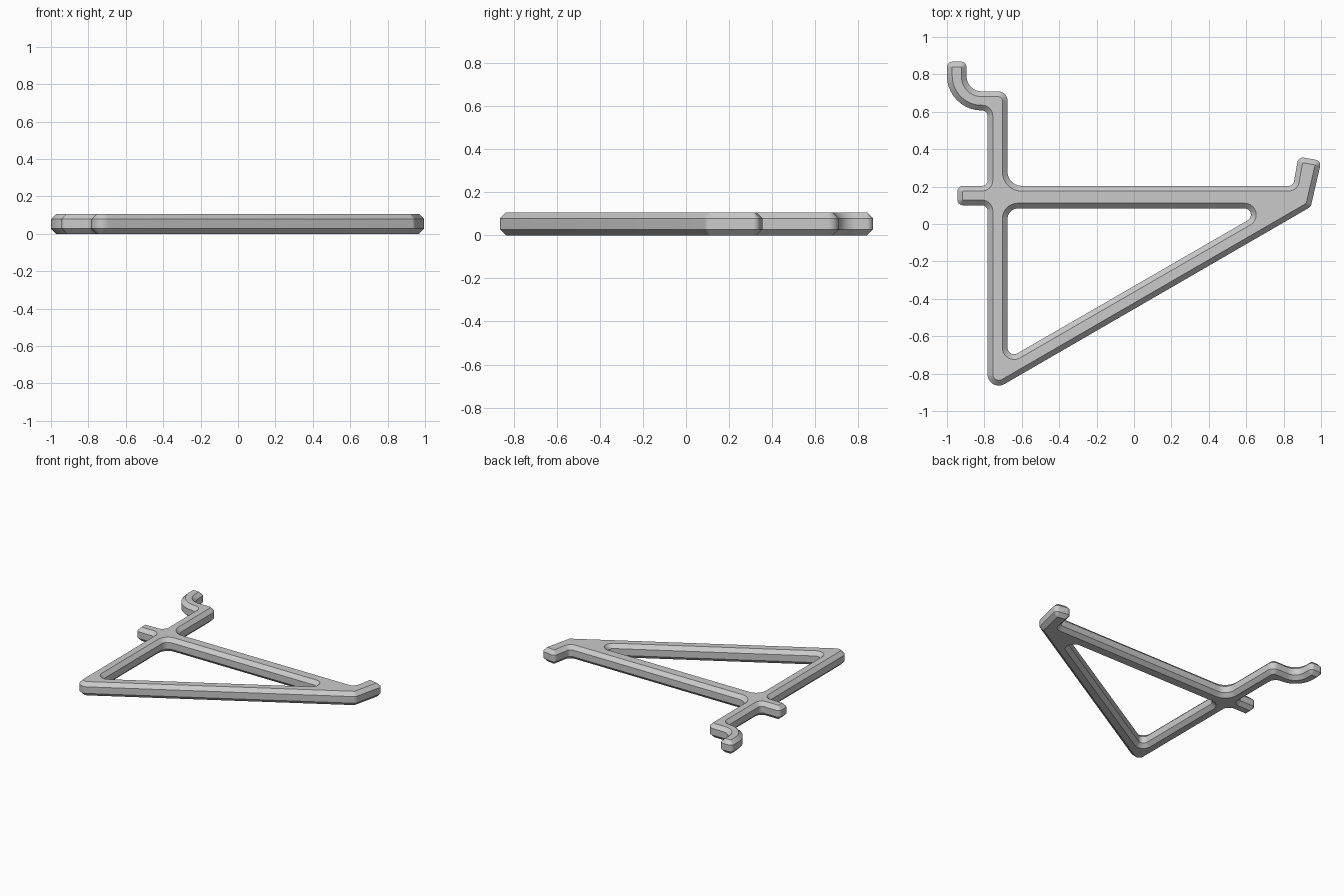
import bpy, bmesh
from math import sin, tan, pi
from mathutils import Vector

cube = bpy.data.objects.get("Cube")
if cube:
    bpy.data.objects.remove(cube, do_unlink=True)

THICK = 0.107
CHAMFER = 0.028


def fillet(corners, steps=10):
    """Round each (x, y, radius) corner of a closed outline with an arc."""
    out = []
    n = len(corners)
    for i, (x, y, r) in enumerate(corners):
        p = Vector((x, y))
        a = (Vector(corners[i - 1][:2]) - p).normalized()
        b = (Vector(corners[(i + 1) % n][:2]) - p).normalized()
        half = a.angle(b) / 2
        centre = p + (a + b).normalized() * r / sin(half)
        u = p + a * r / tan(half) - centre
        v = p + b * r / tan(half) - centre
        sweep = pi - 2 * half
        for k in range(steps + 1):
            t = sweep * k / steps
            out.append(centre + (u * sin(sweep - t) + v * sin(t)) / sin(sweep))
    return out


def inset(points, d):
    """Shift a closed outline to its left by d with mitred joints."""
    out = []
    for i, p in enumerate(points):
        a = (p - points[i - 1]).normalized()
        b = (points[(i + 1) % len(points)] - p).normalized()
        na, nb = Vector((-a.y, a.x)), Vector((-b.y, b.x))
        m = (na + nb).normalized()
        out.append(p + m * d / m.dot(na))
    return out


# Outer outline: brace, raised tip, arm, post, curved hook and side peg
outer = fillet([
    (-0.783, -0.908, 0.06), (0.945, 0.092, 0.032), (1.002, 0.338, 0.03),
    (0.879, 0.36, 0.03), (0.851, 0.204, 0.03), (-0.676, 0.204, 0.075),
    (-0.676, 0.709, 0.05), (-0.895, 0.709, 0.08), (-0.895, 0.868, 0.03),
    (-1.0, 0.868, 0.03), (-1.0, 0.607, 0.185), (-0.783, 0.607, 0.03),
    (-0.783, 0.204, 0.03), (-0.944, 0.204, 0.03), (-0.944, 0.1, 0.03),
    (-0.783, 0.1, 0.03)])

# Triangular opening, wound the other way so that its inset goes into the bars
opening = fillet([(-0.676, -0.722, 0.035), (-0.676, 0.083, 0.055),
                  (0.718, 0.083, 0.034)])

# Chamfered walls for both outlines, then flat caps spanning between them
bm = bmesh.new()
caps = {0: [], 3: []}
levels = [(0, CHAMFER), (CHAMFER, 0), (THICK - CHAMFER, 0), (THICK, CHAMFER)]
for outline in (outer, opening):
    n = len(outline)
    rings = [[bm.verts.new((p.x, p.y, z)) for p in inset(outline, d)]
             for z, d in levels]
    for low, high in zip(rings, rings[1:]):
        for i in range(n):
            j = (i + 1) % n
            bm.faces.new((low[i], low[j], high[j], high[i]))
    for level in caps:
        ring = rings[level]
        caps[level] += [bm.edges.get((ring[i - 1], ring[i])) for i in range(n)]
for edges in caps.values():
    bmesh.ops.triangle_fill(bm, edges=edges, use_beauty=True)
bmesh.ops.recalc_face_normals(bm, faces=bm.faces)

mesh = bpy.data.meshes.new("shelf_bracket")
bm.to_mesh(mesh)
bm.free()
bracket = bpy.data.objects.new("shelf_bracket", mesh)
bpy.context.collection.objects.link(bracket)

# Plain grey
grey = bpy.data.materials.new("plain_grey")
grey.use_nodes = True
colour = (0.59, 0.59, 0.59, 1)
grey.diffuse_color = colour
grey.node_tree.nodes["Principled BSDF"].inputs["Base Color"].default_value = colour
mesh.materials.append(grey)

bpy.ops.object.select_all(action="DESELECT")
bracket.select_set(True)
bpy.context.view_layer.objects.active = bracket
bpy.ops.object.shade_smooth_by_angle(angle=pi / 6)
